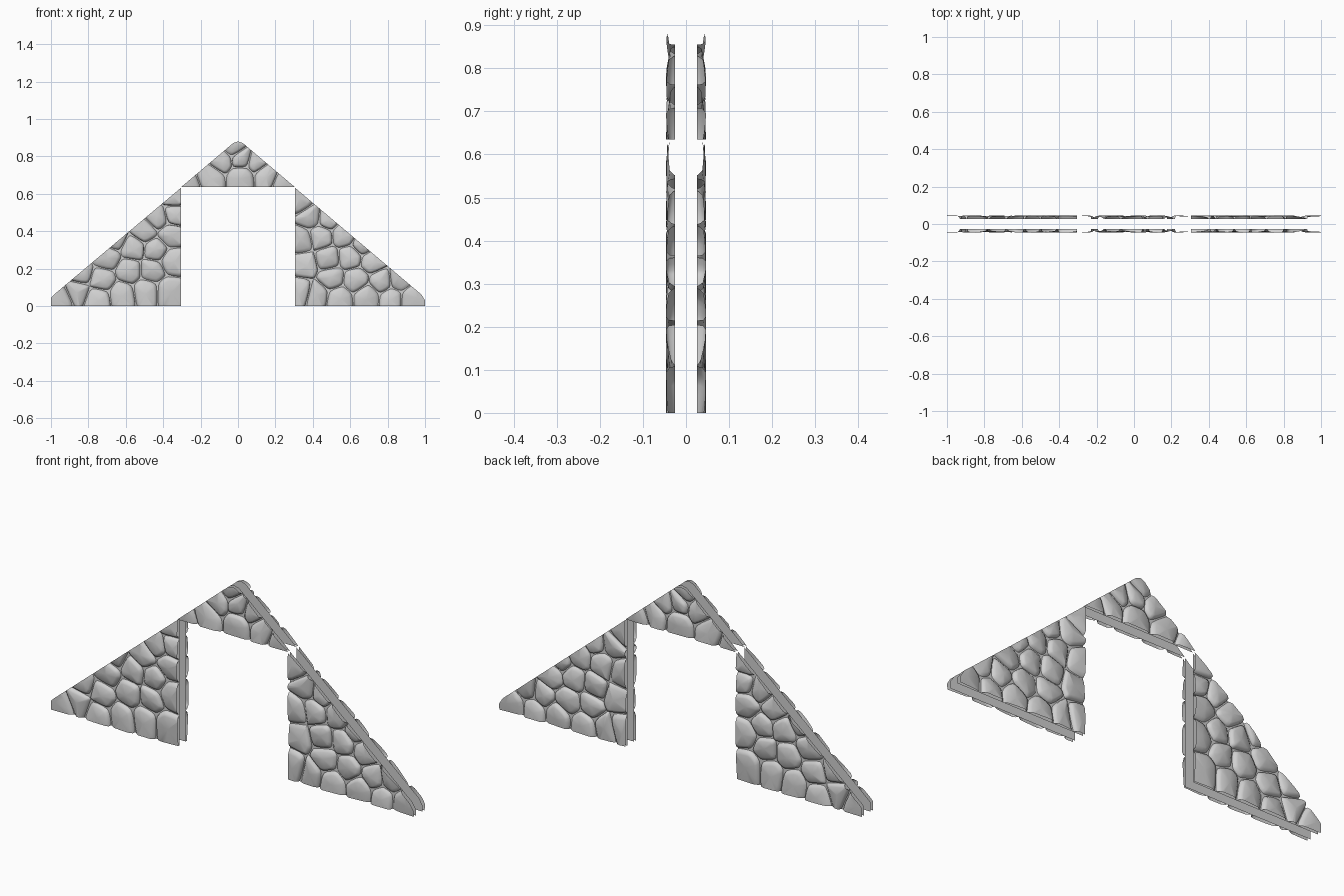
import bpy, bmesh, random
from mathutils import Vector

cube = bpy.data.objects.get("Cube")
if cube:
    bpy.data.objects.remove(cube)

# One plain grey stone colour
stone = bpy.data.materials.new("grey_stone")
stone.use_nodes = True
GREY = (0.63, 0.63, 0.63, 1)
stone.diffuse_color = GREY
bsdf = stone.node_tree.nodes["Principled BSDF"]
bsdf.inputs["Base Color"].default_value = GREY
bsdf.inputs["Roughness"].default_value = 0.9

INNER, OUTER = 0.026, 0.046   # depth of mortar sheet and of stone faces
GAP = 0.003                   # half the width of a joint

# Panel outlines (x, z), counter-clockwise, and the centres of their stones
PANELS = {
    "right": (
        [(-1, 0), (-.305, 0), (-.305, .632), (-.985, .06), (-1, .045)],
        [(-.95, .04), (-.86, .08), (-.75, .04), (-.73, .14), (-.84, .17),
         (-.62, .06), (-.49, .08), (-.37, .08), (-.7, .26), (-.58, .19),
         (-.46, .19), (-.35, .24), (-.56, .31), (-.66, .36), (-.44, .3),
         (-.36, .38), (-.5, .4), (-.43, .47), (-.34, .49), (-.34, .58)]),
    "left": (
        [(.305, 0), (1, 0), (1, .03), (.98, .062), (.305, .632)],
        [(.34, .08), (.42, .06), (.54, .04), (.69, .05), (.82, .04),
         (.93, .04), (.63, .14), (.77, .13), (.86, .14), (.5, .15),
         (.36, .22), (.48, .25), (.6, .26), (.72, .24), (.67, .33),
         (.57, .38), (.44, .37), (.34, .35), (.39, .48), (.48, .47),
         (.34, .56)]),
    "top": (
        [(-.305, .635), (.305, .635), (.025, .872), (0, .88), (-.025, .872)],
        [(-.02, .85), (-.09, .78), (.02, .79), (.1, .77), (-.15, .69),
         (.02, .69), (.15, .7), (.25, .66), (-.27, .645)]),
}


def clip(poly, point, normal):
    """Keep the part of a polygon behind a line."""
    out = []
    for a, b in zip(poly, poly[1:] + poly[:1]):
        da, db = (a - point).dot(normal), (b - point).dot(normal)
        if da <= 0:
            out.append(a)
        if da * db < 0:
            out.append(a.lerp(b, da / (da - db)))
    return out


def edges(outline):
    """Start point and outward normal of each outline edge."""
    for a, b in zip(outline, outline[1:] + outline[:1]):
        d = (b - a).normalized()
        yield a, Vector((d.y, -d.x))


def stone_outline(outline, seeds, seed):
    """Rounded cell around one centre, running a little past the panel."""
    poly = [Vector(p) for p in ((-2, -2), (2, -2), (2, 2), (-2, 2))]
    for point, n in edges(outline):
        poly = clip(poly, point + n * 0.03, n)
    for other in seeds:
        if other != seed:
            n = (other - seed).normalized()
            poly = clip(poly, (seed + other) / 2 - n * GAP, n)
    for ratio in (0.15, 0.25):
        poly = [p for a, b in zip(poly, poly[1:] + poly[:1])
                for p in (a.lerp(b, ratio), b.lerp(a, ratio))]
    return poly


def add_stone(bm, poly):
    """Steep side, rounded shoulder and a tilted face."""
    c = sum(poly, Vector((0, 0))) / len(poly)
    tilt = Vector((random.uniform(-.1, .1), random.uniform(-.1, .1)))
    face = random.uniform(.041, .044)
    rings = []
    for scale, depth in ((1, INNER), (.95, face - .009), (.74, face)):
        ring = []
        for p in poly:
            q = (p - c) * scale
            d = depth
            if depth > INNER:
                d = max(INNER + .003, min(depth + tilt.dot(q), OUTER))
            ring.append(bm.verts.new((c.x + q.x, -d, c.y + q.y)))
        rings.append(ring)
    n = len(poly)
    for low, high in zip(rings, rings[1:]):
        for i in range(n):
            j = (i + 1) % n
            bm.faces.new((low[i], low[j], high[j], high[i]))
    tip = bm.verts.new((c.x, -min(face + .002, OUTER), c.y))
    for i in range(n):
        bm.faces.new((rings[-1][i], rings[-1][(i + 1) % n], tip))


def finish(bm, name, back, smooth):
    """Turn a mesh into an object, mirrored to the back if wanted."""
    if back:
        bmesh.ops.scale(bm, vec=(1, -1, 1), verts=bm.verts)
        bmesh.ops.reverse_faces(bm, faces=bm.faces)
    for f in bm.faces:
        f.smooth = smooth
    mesh = bpy.data.meshes.new(name)
    bm.to_mesh(mesh)
    bm.free()
    mesh.materials.append(stone)
    bpy.context.collection.objects.link(bpy.data.objects.new(name, mesh))


for side, (corners, centres) in PANELS.items():
    outline = [Vector(p) for p in corners]
    seeds = [Vector(p) for p in centres]
    for back in (False, True):
        suffix = "back" if back else "front"
        random.seed(side)

        # Flat mortar sheet behind the stones
        bm = bmesh.new()
        bm.faces.new([bm.verts.new((p.x, -INNER, p.y)) for p in outline])
        finish(bm, f"{side}_mortar_{suffix}", back, False)

        # Raised stones, cut off flush with the panel outline
        bm = bmesh.new()
        for seed in seeds:
            add_stone(bm, stone_outline(outline, seeds, seed))
        for point, n in edges(outline):
            bmesh.ops.bisect_plane(
                bm, geom=bm.verts[:] + bm.edges[:] + bm.faces[:],
                plane_co=(point.x, 0, point.y), plane_no=(n.x, 0, n.y),
                clear_outer=True)
        finish(bm, f"{side}_stones_{suffix}", back, True)
